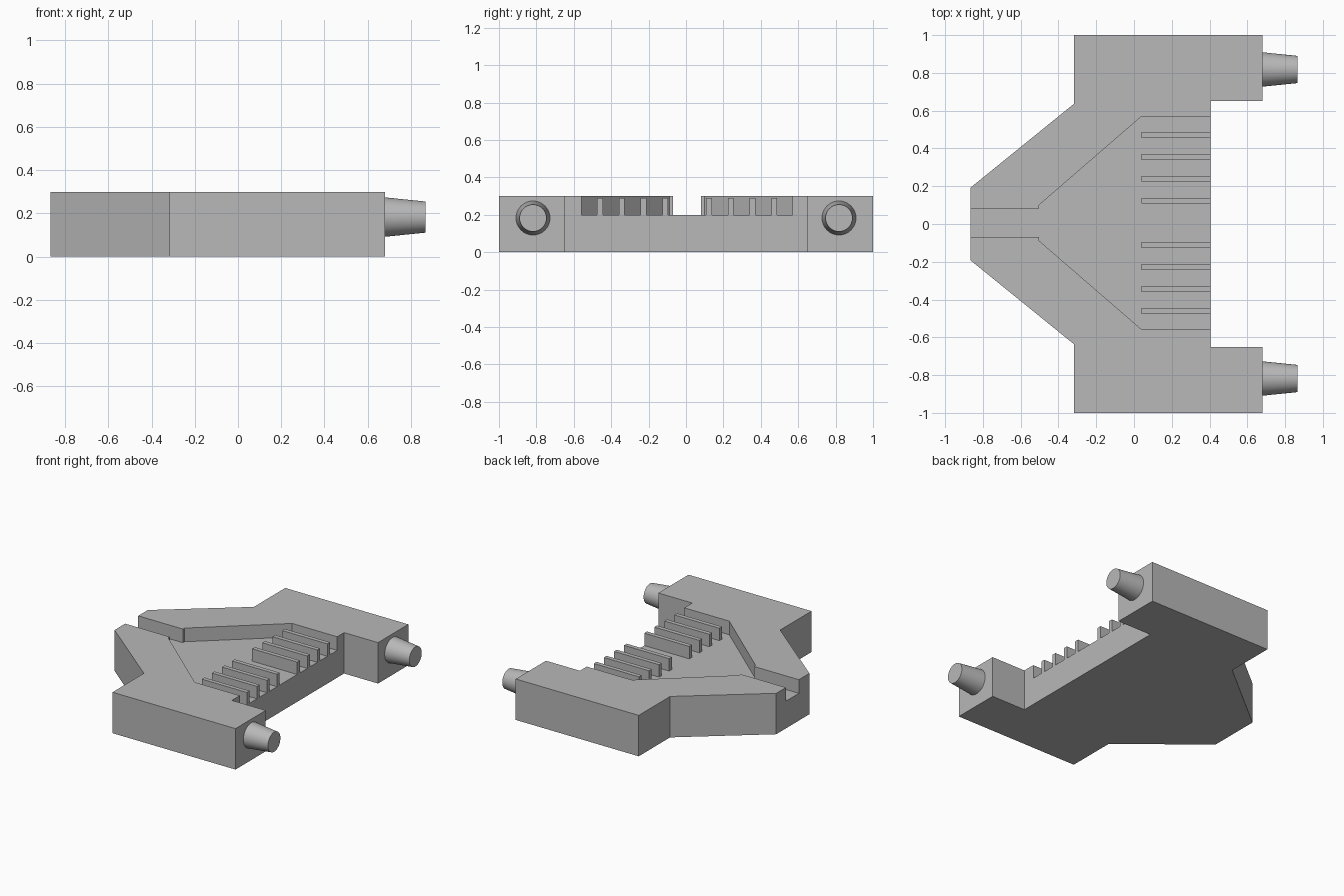
import bpy, bmesh, math
from mathutils import Matrix, Vector

cube = bpy.data.objects.get("Cube")
if cube:
    bpy.data.objects.remove(cube, do_unlink=True)

OFF = 0.006          # small sideways shift of the features
FLOOR, TOP = 0.2, 0.3

grey = bpy.data.materials.new("plain_grey")
grey.use_nodes = True
grey.diffuse_color = (0.48, 0.48, 0.48, 1)
grey.node_tree.nodes["Principled BSDF"].inputs["Base Color"].default_value = grey.diffuse_color


def finish(name, bm):
    bmesh.ops.recalc_face_normals(bm, faces=bm.faces)
    mesh = bpy.data.meshes.new(name)
    bm.to_mesh(mesh)
    bm.free()
    obj = bpy.data.objects.new(name, mesh)
    bpy.context.scene.collection.objects.link(obj)
    mesh.materials.append(grey)
    return obj


def prism(name, half, z0, z1, shift=0.0):
    """Extrude a half outline mirrored across y."""
    outline = half + [(x, -y) for x, y in reversed(half)]
    bm = bmesh.new()
    face = bm.faces.new([bm.verts.new((x, y + shift, z0)) for x, y in outline])
    ext = bmesh.ops.extrude_face_region(bm, geom=[face])
    verts = [v for v in ext["geom"] if isinstance(v, bmesh.types.BMVert)]
    bmesh.ops.translate(bm, verts=verts, vec=(0, 0, z1 - z0))
    return finish(name, bm)


# Main body with the tapered rear and the notch between the two arms
body = prism("body", [(-0.866, 0.192), (-0.317, 0.637), (-0.317, 1.0),
                      (0.68, 1.0), (0.68, 0.65), (0.405, 0.65)], 0, TOP)

# Funnel-shaped pocket with its narrow outlet channel
cutter = prism("pocket_cutter", [(-1.0, 0.075), (-0.503, 0.075), (-0.503, 0.094),
                                 (0.04, 0.564), (0.5, 0.564)], FLOOR, 0.5, OFF)
cutter.hide_render = True
cut = body.modifiers.new("pocket", 'BOOLEAN')
cut.operation, cut.solver, cut.object = 'DIFFERENCE', 'EXACT', cutter
bpy.context.view_layer.objects.active = body
bpy.ops.object.modifier_apply(modifier=cut.name)
bpy.data.objects.remove(cutter, do_unlink=True)

# Two rows of four thin guide fins standing on the pocket floor
for side, label in ((1, "left"), (-1, "right")):
    for i in range(4):
        y = OFF + side * (0.117 + 0.1163 * i)
        bm = bmesh.new()
        bmesh.ops.create_cube(bm, size=1, matrix=Matrix.Translation((0.2225, y, 0.245))
                              @ Matrix.Diagonal((0.365, 0.031, 0.092, 1)))
        finish(f"{label}_fin_{i + 1}", bm)

# Tapered connector pegs on the arm ends
for side, label in ((1, "left"), (-1, "right")):
    bm = bmesh.new()
    bmesh.ops.create_cone(bm, cap_ends=True, segments=48, radius1=0.092, radius2=0.072,
                          depth=0.196,
                          matrix=Matrix.Translation((0.768, side * 0.818, 0.183))
                          @ Matrix.Rotation(math.pi / 2, 4, 'Y'))
    peg = finish(f"{label}_peg", bm)
    bpy.ops.object.select_all(action='DESELECT')
    peg.select_set(True)
    bpy.context.view_layer.objects.active = peg
    bpy.ops.object.shade_smooth_by_angle(angle=math.radians(30))
